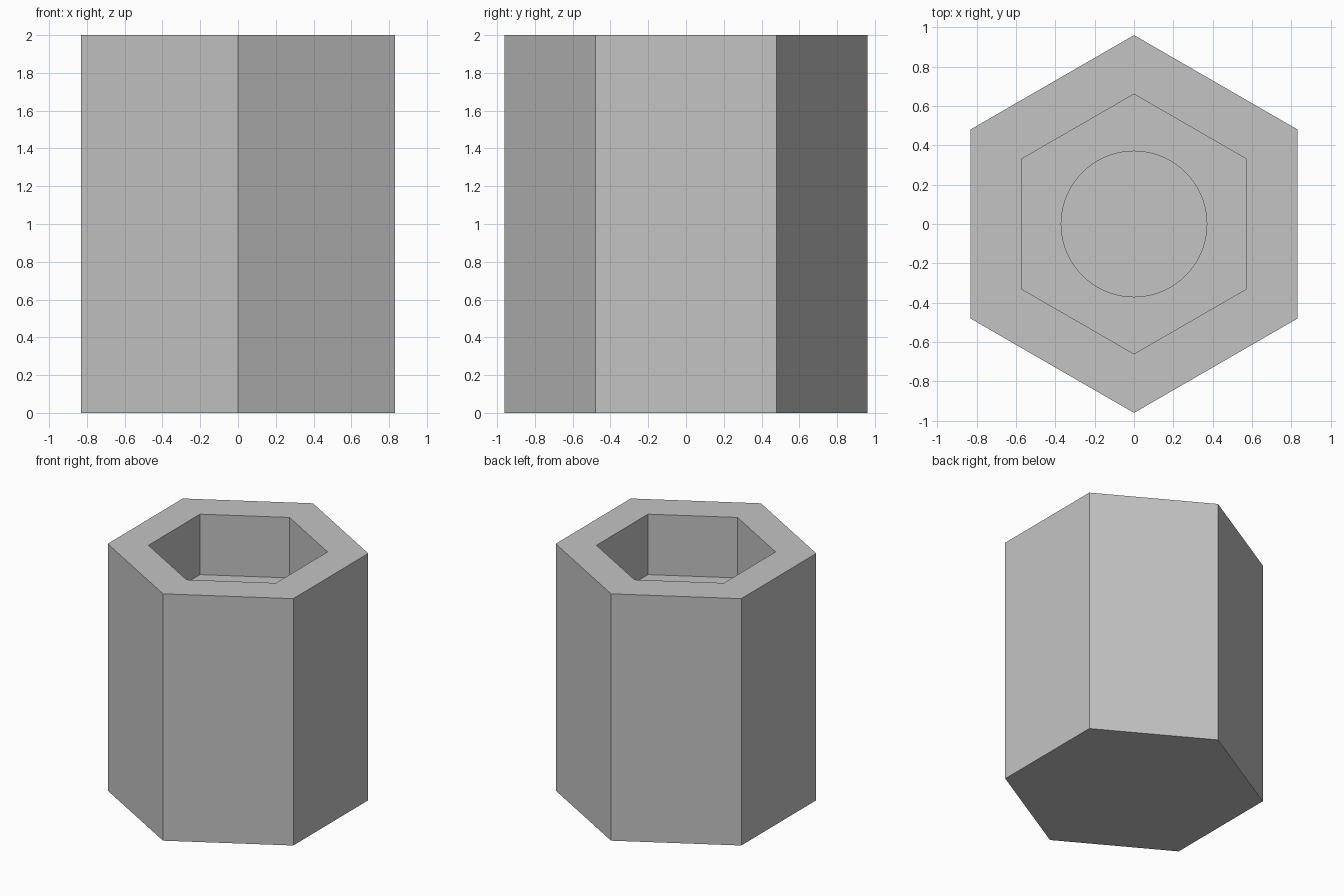
import bpy, bmesh, math

if "Cube" in bpy.data.objects:
    bpy.data.objects.remove(bpy.data.objects["Cube"])

OUTER_R, SOCKET_R, BORE_R = 0.96, 0.66, 0.37
HEIGHT, SOCKET_Z, BORE_Z = 2.0, 1.51, 0.3
ARC = 12                      # bore segments per hexagon side

bm = bmesh.new()


def ring(radius, z, sides):
    """Ring of vertices with a corner on the y axis."""
    return [bm.verts.new((radius * math.cos(math.pi / 2 + math.tau * i / sides),
                          radius * math.sin(math.pi / 2 + math.tau * i / sides), z))
            for i in range(sides)]


def bridge(a, b):
    """Quads joining two rings of equal size."""
    n = len(a)
    return [bm.faces.new((a[i], a[(i + 1) % n], b[(i + 1) % n], b[i])) for i in range(n)]


# Hexagonal body, rim and socket walls
base = ring(OUTER_R, 0, 6)
top = ring(OUTER_R, HEIGHT, 6)
rim = ring(SOCKET_R, HEIGHT, 6)
ledge = ring(SOCKET_R, SOCKET_Z, 6)
bm.faces.new(base)
for a, b in ((base, top), (top, rim), (rim, ledge)):
    bridge(a, b)

# Socket floor around the round bore
bore_top = ring(BORE_R, SOCKET_Z, 6 * ARC)
bore_end = ring(BORE_R, BORE_Z, 6 * ARC)
for i in range(6):
    arc = [bore_top[(i * ARC + k) % (6 * ARC)] for k in range(ARC, -1, -1)]
    bm.faces.new([ledge[i], ledge[(i + 1) % 6]] + arc)

# Blind bore, smooth around its wall
for f in bridge(bore_top, bore_end):
    f.smooth = True
for e in bm.edges:
    if len(e.link_faces) == 2 and sum(f.smooth for f in e.link_faces) == 1:
        e.smooth = False
bm.faces.new(bore_end)
for v in bore_end:
    for e in v.link_edges:
        if all(w in bore_end for w in e.verts):
            e.smooth = False
bmesh.ops.recalc_face_normals(bm, faces=bm.faces[:])

mesh = bpy.data.meshes.new("hex_socket_body")
bm.to_mesh(mesh)
bm.free()
body = bpy.data.objects.new("hex_socket_body", mesh)
bpy.context.collection.objects.link(body)

# Plain grey
grey = bpy.data.materials.new("light_grey")
grey.diffuse_color = (0.55, 0.55, 0.55, 1)
grey.use_nodes = True
grey.node_tree.nodes["Principled BSDF"].inputs["Base Color"].default_value = grey.diffuse_color
mesh.materials.append(grey)
